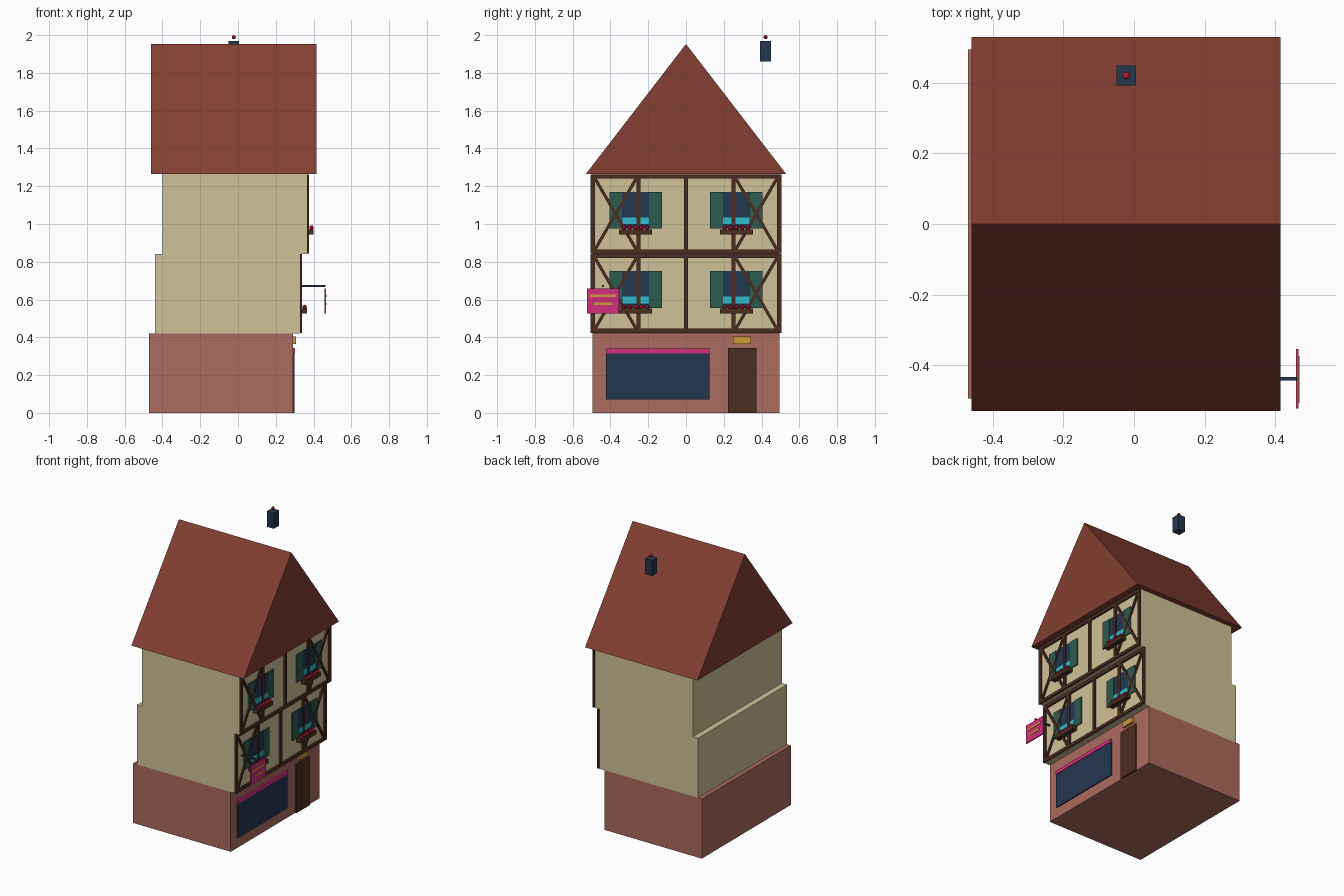
import bpy, math
from mathutils import Vector

cube = bpy.data.objects.get("Cube")
if cube:
    bpy.data.objects.remove(cube, do_unlink=True)


def material(name, code):
    # sRGB hex code to linear colour
    rgb = [int(code[i:i + 2], 16) / 255 for i in (0, 2, 4)]
    lin = [c / 12.92 if c < 0.04 else ((c + 0.055) / 1.055) ** 2.4 for c in rgb]
    m = bpy.data.materials.new(name)
    m.use_nodes = True
    m.diffuse_color = (*lin, 1)
    m.node_tree.nodes["Principled BSDF"].inputs["Base Color"].default_value = (*lin, 1)
    return m


BRICK = material("rose brick", "AC6B5E")
CREAM = material("cream plaster", "D0C298")
ROOF = material("roof tile", "833F32")
TIMBER = material("dark timber", "4C2D22")
NAVY = material("navy glass", "24374F")
GREEN = material("shutter green", "2C5C4E")
CYAN = material("cyan curtain", "30BCCC")
RED = material("flower red", "C8183A")
PINK = material("sign pink", "D42E7C")
GOLD = material("gold", "CC9C3A")


def mesh_object(name, verts, faces, mat):
    me = bpy.data.meshes.new(name)
    me.from_pydata(verts, [], faces)
    me.materials.append(mat)
    ob = bpy.data.objects.new(name, me)
    bpy.context.collection.objects.link(ob)
    return ob


def box(name, x, y, z, mat):
    verts = [(a, b, c) for a in x for b in y for c in z]
    faces = [(0, 1, 3, 2), (4, 6, 7, 5), (0, 4, 5, 1),
             (2, 3, 7, 6), (0, 2, 6, 4), (1, 5, 7, 3)]
    return mesh_object(name, verts, faces, mat)


def ball(name, loc, r, mat):
    bpy.ops.mesh.primitive_ico_sphere_add(subdivisions=2, radius=r, location=loc)
    ob = bpy.context.object
    ob.name = name
    ob.data.materials.append(mat)


def brace(name, x, start, end, width, depth):
    # Slanted beam lying on the facade plane, between two (y, z) points
    a, b = Vector(start), Vector(end)
    mid, d = (a + b) / 2, b - a
    h = d.length / 2
    ob = box(name, (0, depth), (-h, h), (-width / 2, width / 2), TIMBER)
    ob.location = (x, mid.x, mid.y)
    ob.rotation_euler.x = math.atan2(d.y, d.x)


# Stacked storeys
box("ground_floor", (-0.47, 0.29), (-0.495, 0.495), (0, 0.42), BRICK)
box("first_floor", (-0.44, 0.328), (-0.495, 0.495), (0.42, 0.84), CREAM)
box("second_floor", (-0.40, 0.364), (-0.495, 0.495), (0.84, 1.266), CREAM)

# Gabled roof
profile = [(-0.53, 1.265), (0.53, 1.265), (0, 1.953)]
mesh_object("roof", [(x, y, z) for x in (-0.46, 0.416) for y, z in profile],
            [(2, 1, 0), (3, 4, 5), (0, 1, 4, 3), (1, 2, 5, 4), (2, 0, 3, 5)], ROOF)


def window(name, x, yc, z):
    # Glass, curtain, shutters and a planted box
    box(name + "_glass", (x, x + 0.005), (yc - 0.075, yc + 0.075), (z, z + 0.195), NAVY)
    box(name + "_curtain", (x, x + 0.008), (yc - 0.07, yc + 0.07), (z + 0.025, z + 0.06), CYAN)
    for s in (-1, 1):
        edges = sorted((yc + s * 0.072, yc + s * 0.139))
        box(name + "_shutter", (x, x + 0.008), edges, (z, z + 0.195), GREEN)
    box(name + "_flower_box", (x, x + 0.036), (yc - 0.087, yc + 0.087), (z - 0.03, z - 0.003), TIMBER)
    for i in range(5):
        ball(name + "_flower", (x + 0.025, yc + (i - 2) * 0.031, z + 0.006), 0.012, RED)


def facade(name, x, z0, z1):
    # Timber frame: rails, posts and crossed braces
    d = 0.012
    for z in (z0, z1 - 0.022):
        box(name + "_rail", (x, x + d), (-0.505, 0.505), (z, z + 0.022), TIMBER)
    for y in (-0.494, -0.252, 0, 0.252, 0.494):
        box(name + "_post", (x, x + d), (y - 0.011, y + 0.011), (z0, z1), TIMBER)
    lo, hi = z0 + 0.015, z1 - 0.015
    for s in (-1, 1):
        brace(name + "_brace", x, (s * 0.485, lo), (s * 0.26, hi), 0.016, d - 0.002)
        brace(name + "_brace", x, (s * 0.485, hi), (s * 0.26, lo), 0.016, d - 0.001)
        window(name + "_window", x, s * 0.267, z0 + 0.131)


facade("first_floor", 0.328, 0.424, 0.841)
facade("second_floor", 0.364, 0.844, 1.262)

# Shop front
box("shop_window", (0.285, 0.298), (-0.423, 0.124), (0.072, 0.32), NAVY)
box("shop_awning", (0.285, 0.302), (-0.423, 0.124), (0.315, 0.34), PINK)
box("door", (0.285, 0.299), (0.222, 0.373), (0, 0.343), TIMBER)
box("door_plaque", (0.285, 0.306), (0.249, 0.344), (0.364, 0.405), GOLD)

# Hanging sign
box("sign_bracket", (0.34, 0.463), (-0.444, -0.434), (0.666, 0.678), NAVY)
box("sign_board", (0.459, 0.467), (-0.523, -0.354), (0.527, 0.659), PINK)
for y, z in (((-0.508, -0.374), 0.62), ((-0.487, -0.39), 0.577)):
    box("sign_bar", (0.464, 0.469), y, (z - 0.007, z + 0.007), GOLD)

# Lantern floating above the rear slope
box("lantern", (-0.05, 0.005), (0.393, 0.449), (1.86, 1.97), NAVY)
ball("lantern_finial", (-0.022, 0.421, 1.989), 0.011, RED)
